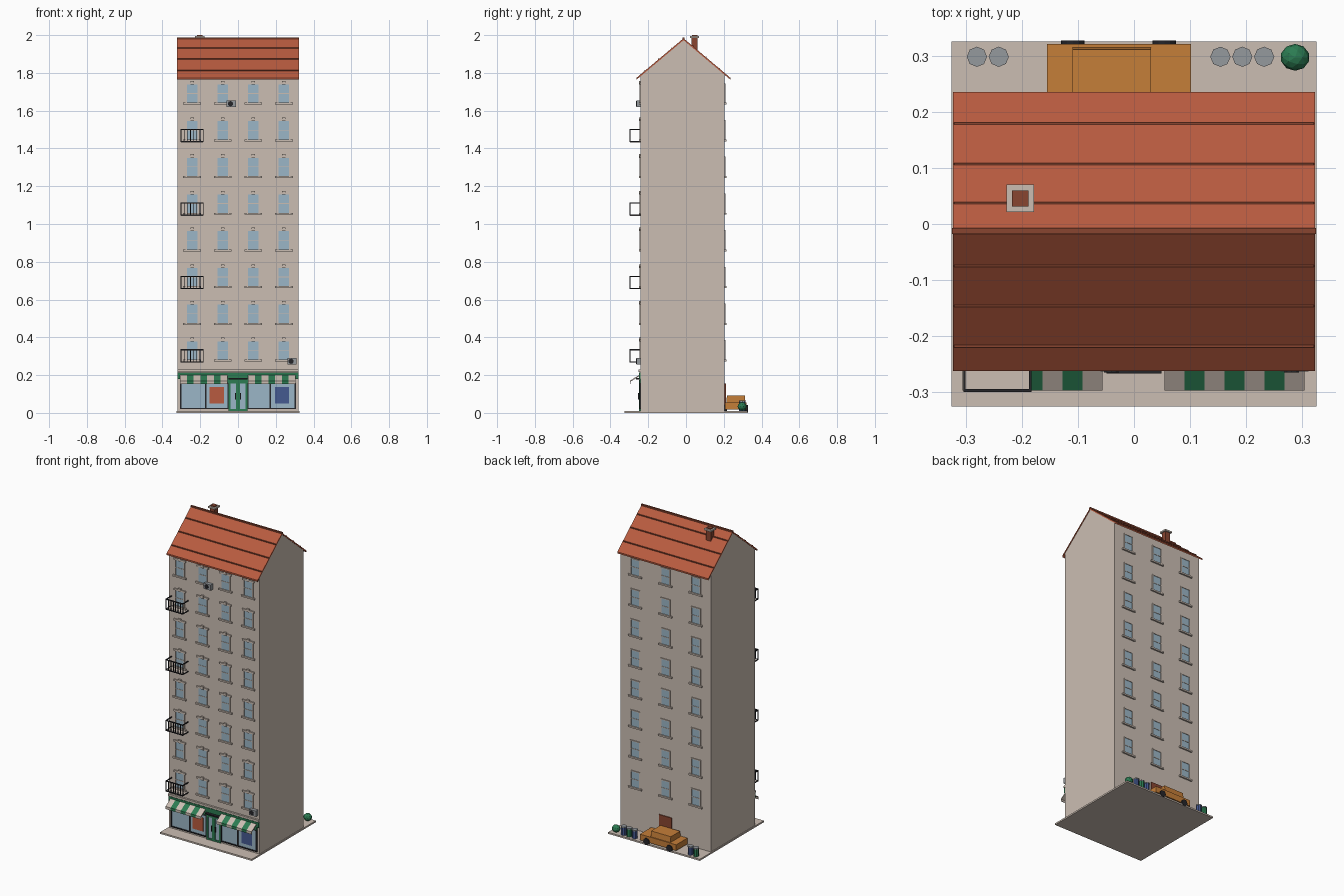
import bpy
import bmesh
from mathutils import Matrix, Vector

cube = bpy.data.objects.get("Cube")
if cube:
    bpy.data.objects.remove(cube, do_unlink=True)


def material(name, r, g, b):
    m = bpy.data.materials.new(name)
    m.use_nodes = True
    m.diffuse_color = (r, g, b, 1)
    m.node_tree.nodes["Principled BSDF"].inputs["Base Color"].default_value = (r, g, b, 1)
    return m


beige = material("beige plaster", .60, .515, .45)
clay = material("terracotta", .48, .105, .05)
brick = material("brown brick", .25, .06, .03)
glass = material("window glass", .33, .47, .57)
green = material("shop green", .025, .20, .085)
dark = material("dark metal", .018, .018, .022)
grey = material("light grey metal", .30, .32, .34)
blue = material("blue paint", .06, .10, .28)
orange = material("orange paint", .56, .21, .04)


def prism(x0, x1, profile):
    """A (y, z) profile pushed along x."""
    return [[(x, y, z) for y, z in profile] for x in (x0, x1)]


def box(x0, x1, y0, y1, z0, z1):
    return prism(x0, x1, [(y0, z0), (y1, z0), (y1, z1), (y0, z1)])


def finish(name, mat, bm):
    bmesh.ops.recalc_face_normals(bm, faces=bm.faces)
    mesh = bpy.data.meshes.new(name)
    bm.to_mesh(mesh)
    bm.free()
    mesh.materials.append(mat)
    obj = bpy.data.objects.new(name, mesh)
    bpy.context.collection.objects.link(obj)
    return obj


def build(name, mat, *solids):
    bm = bmesh.new()
    for a, b in solids:
        va = [bm.verts.new(p) for p in a]
        vb = [bm.verts.new(p) for p in b]
        bm.faces.new(va)
        bm.faces.new(vb[::-1])
        n = len(va)
        for i in range(n):
            j = (i + 1) % n
            bm.faces.new((va[i], vb[i], vb[j], va[j]))
    return finish(name, mat, bm)


def cylinder(name, mat, centre, radius, depth, sides, axis="Z"):
    bm = bmesh.new()
    turn = Matrix.Rotation(1.5708, 4, "X") if axis == "Y" else Matrix()
    bmesh.ops.create_cone(bm, cap_ends=True, segments=sides, radius1=radius, radius2=radius,
                          depth=depth, matrix=Matrix.Translation(Vector(centre)) @ turn)
    return finish(name, mat, bm)


FRONT, BACK, RIDGE = -.24, .205, -.013
EAVE_F, EAVE_B = -.262, .235
EAVE_Z, TOP_Z = 1.774, 1.983


def roof_z(y):
    edge = EAVE_F if y < RIDGE else EAVE_B
    return TOP_Z + (EAVE_Z - TOP_Z) * (y - RIDGE) / (edge - RIDGE)


# Ground slab and main walls
build("ground_slab", beige, box(-.325, .325, -.325, .325, 0, .01))
build("walls", beige, prism(-.32, .32, [
    (FRONT, .005), (BACK, .005), (BACK, roof_z(BACK) - .009),
    (RIDGE, TOP_Z - .009), (FRONT, roof_z(FRONT) - .009)]))

# Roof, battens and ridge cap
build("roof", clay, prism(-.323, .323, [
    (EAVE_F, EAVE_Z), (RIDGE, TOP_Z), (EAVE_B, EAVE_Z),
    (EAVE_B, EAVE_Z - .01), (RIDGE, TOP_Z - .01), (EAVE_F, EAVE_Z - .01)]))
build("roof_battens", brick, *[
    box(-.321, .321, y - .002, y + .002, roof_z(y) - .005, roof_z(y) + .004)
    for y in (-.218, -.146, -.075, .0375, .107, .179)])
build("ridge_cap", brick, box(-.324, .324, -.018, -.007, 1.974, 1.987))

# Chimney
build("chimney_stack", brick, box(-.219, -.186, .029, .062, 1.9, 1.99))
build("chimney_cap", beige, box(-.227, -.178, .021, .07, 1.984, 1.994))
build("chimney_pot", brick, box(-.217, -.188, .031, .06, 1.99, 2))


# Windows: glass plates with trim, outward direction s on wall plane y
def window(x, z, y, s, panes, trim):
    def plate(x0, x1, depth, z0, z1):
        return box(x + x0, x + x1, y - s * .003, y + s * depth, z + z0, z + z1)
    panes.append(plate(-.029, .029, .002, 0, .1))
    trim += [plate(-.047, .047, .01, -.008, .002),
             plate(-.029, .029, .004, .049, .053)]
    for side in (-1, 1):
        a, b = sorted((side * .028, side * .034))
        trim.append(plate(a, b, .005, 0, .1))
    if s < 0:
        trim += [plate(-.042, .042, .007, .099, .11),
                 plate(-.009, .009, .01, .099, .118)]
    else:
        trim.append(plate(-.034, .034, .005, .099, .105))


SILLS = [.28 + .1943 * i for i in range(8)]
for label, y, s, columns in (("front", FRONT, -1, (-.243, -.081, .081, .243)),
                             ("back", BACK, 1, (-.215, 0, .215))):
    panes, trim = [], []
    for z in SILLS:
        for x in columns:
            window(x, z, y, s, panes, trim)
    build(label + "_window_glass", glass, *panes)
    build(label + "_window_trim", beige, *trim)

# Balconies on alternate floors
for n, z in enumerate(SILLS[::2]):
    z -= .01
    build(f"balcony_floor_{n}", beige, box(-.303, -.184, -.296, FRONT, z - .004, z + .002))
    rails = []
    for h in (z, z + .064):
        rails.append(box(-.304, -.183, -.299, -.294, h - .003, h + .003))
        for x in (-.304, -.187):
            rails.append(box(x, x + .004, -.299, FRONT, h - .003, h + .003))
    for i in range(8):
        x = -.302 + i * .0168
        rails.append(box(x - .002, x + .002, -.298, -.294, z, z + .064))
    build(f"balcony_railing_{n}", dark, *rails)

# Air conditioners
for n, (x, z) in enumerate(((-.035, 1.637), (.286, .273))):
    build(f"air_conditioner_{n}", grey, box(x - .025, x + .025, -.263, FRONT, z - .018, z + .018))
    cylinder(f"air_conditioner_fan_{n}", dark, (x - .005, -.263, z), .014, .004, 10, "Y")

# Shop front: cornice, fascia, windows and posters
build("shop_cornice", beige, box(-.321, .321, -.252, FRONT, .217, .23))
build("shop_fascia", green, box(-.32, .32, -.248, FRONT, .18, .213))
build("shop_head_rail", green, box(-.305, .305, -.246, FRONT, .155, .182))
shop_glass, frames = [], []
for x0, x1, mullion in ((-.302, -.052, -.17), (.052, .302, .17)):
    shop_glass.append(box(x0, x1, -.243, FRONT, .025, .157))
    for x in (x0, mullion, x1):
        frames.append(box(x - .004, x + .004, -.247, FRONT, .02, .157))
    for z in (.02, .155):
        frames.append(box(x0, x1, -.247, FRONT, z, z + .007))
build("shop_window_glass", glass, *shop_glass)
build("shop_window_frames", dark, *frames)
build("red_poster", clay, box(-.15, -.075, -.245, FRONT, .05, .137))
build("blue_poster", blue, box(.195, .27, -.245, FRONT, .05, .137))

# Shop double door
build("shop_door_glass", glass, box(-.046, .046, -.243, FRONT, .01, .168))
build("shop_door_frame", green,
      *[box(x - .005, x + .005, -.249, FRONT, .01, .172) for x in (-.044, -.005, .005, .044)],
      *[box(-.048, .048, -.248, FRONT, z, z + .01) for z in (.01, .165)])
build("shop_door_handles", dark,
      *[box(x - .002, x + .002, -.254, -.245, .07, .105) for x in (-.013, .013)])
build("door_canopy", dark, box(-.049, .049, -.266, FRONT, .176, .184))

# Striped awnings
AWNING = [(FRONT, .199), (FRONT, .206), (-.297, .17), (-.297, .153), (-.294, .153), (-.294, .165)]
for label, start in (("right", -.306), ("left", .054)):
    stripes = [prism(start + i * .0357, start + (i + 1) * .0357, AWNING) for i in range(7)]
    build(label + "_awning_pale_stripes", beige, *stripes[::2])
    build(label + "_awning_green_stripes", green, *stripes[1::2])

# Back door
build("back_door", brick, box(-.045, .045, BACK, BACK + .006, .01, .155))

# Parked car
build("car_body", orange, box(-.155, .102, .207, .321, .018, .056))
build("car_cabin", orange, prism(-.11, .03, [(.213, .055), (.315, .055), (.311, .092), (.217, .092)]))
for x in (-.109, .054):
    for y in (.211, .32):
        cylinder("car_wheel", dark, (x, y, .022), .021, .014, 12, "Y")

# Bins with lids
for n, x in enumerate((-.28, -.241, .154, .193, .232)):
    cylinder(f"bin_{n}", green if n in (0, 3) else blue, (x, .298, .034), .0165, .05, 8)
    cylinder(f"bin_lid_{n}", grey, (x, .298, .062), .018, .007, 8)

# Bush
bm = bmesh.new()
bmesh.ops.create_icosphere(bm, subdivisions=2, radius=.026,
                           matrix=Matrix.Translation((.287, .297, .034)))
bmesh.ops.scale(bm, vec=(1, .92, .92), verts=bm.verts,
                space=Matrix.Translation((-.287, -.297, -.034)))
finish("bush", green, bm)
